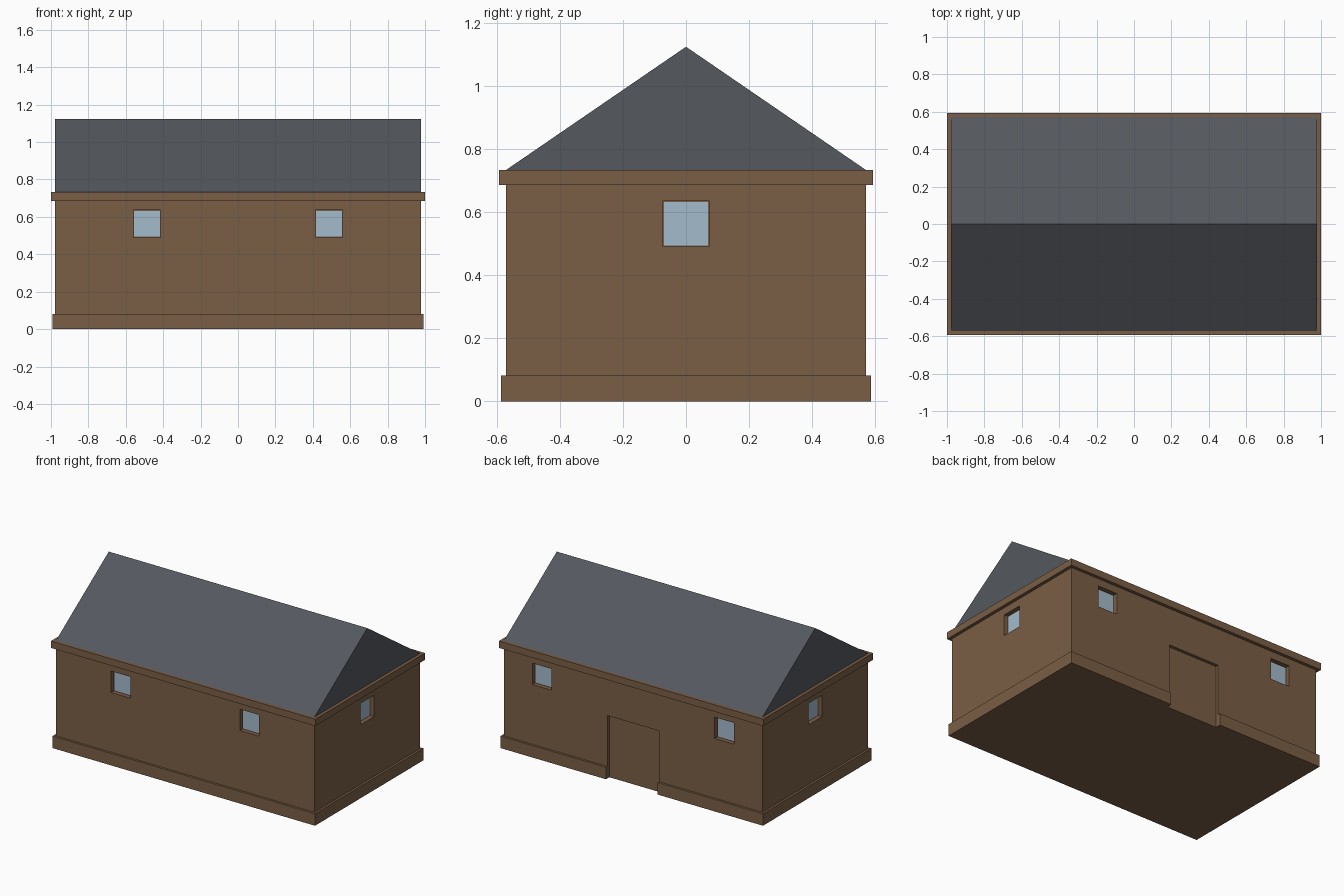
import bpy, bmesh
from math import pi
from mathutils import Matrix

if "Cube" in bpy.data.objects:
    bpy.data.objects.remove(bpy.data.objects["Cube"])


def material(name, rgb):
    m = bpy.data.materials.new(name)
    m.diffuse_color = (*rgb, 1)
    m.use_nodes = True
    m.node_tree.nodes["Principled BSDF"].inputs["Base Color"].default_value = m.diffuse_color
    return m


def add_object(name, bm, mat=None):
    bmesh.ops.recalc_face_normals(bm, faces=bm.faces)
    me = bpy.data.meshes.new(name)
    bm.to_mesh(me)
    bm.free()
    ob = bpy.data.objects.new(name, me)
    bpy.context.collection.objects.link(ob)
    if mat:
        me.materials.append(mat)
    return ob


def add_box(bm, center, size, frame=Matrix()):
    m = frame @ Matrix.Translation(center) @ Matrix.Diagonal((*size, 1))
    bmesh.ops.create_cube(bm, size=1, matrix=m)


brown = material("brown_wall", (0.195, 0.112, 0.059))
slate = material("slate", (0.089, 0.098, 0.112))
blue = material("window_glass", (0.37, 0.50, 0.60))

HX, HY = 0.978, 0.571          # wall half sizes
EAVES, RIDGE = 0.733, 1.124
WIN, WIN_Z = 0.146, 0.563      # window opening size and centre height
DEPTH = 0.031                  # window recess

# walls with plinth and cornice: stacked rectangular sections (outset, z)
sections = [(0.015, 0), (0.015, 0.082), (0, 0.082),
            (0, 0.686), (0.022, 0.686), (0.022, EAVES)]
bm = bmesh.new()
rings = []
for out, z in sections:
    x, y = HX + out, HY + out
    rings.append([bm.verts.new(p) for p in
                  ((-x, -y, z), (x, -y, z), (x, y, z), (-x, y, z))])
for a, b in zip(rings, rings[1:]):
    for i in range(4):
        j = (i + 1) % 4
        bm.faces.new((a[i], a[j], b[j], b[i]))
bm.faces.new(rings[0])
bm.faces.new(rings[-1])
walls = add_object("walls", bm, brown)

# windows: (wall turn, distance to wall, offset along the wall)
windows = [(0, HY, -0.487), (0, HY, 0.487), (pi, HY, -0.69), (pi, HY, 0.69),
           (pi / 2, HX, 0), (-pi / 2, HX, 0)]
cut, glass = bmesh.new(), bmesh.new()
for turn, dist, along in windows:
    frame = Matrix.Rotation(turn, 4, 'Z')
    add_box(cut, (along, -dist, WIN_Z), (WIN, 2 * DEPTH, WIN), frame)
    add_box(glass, (along, -dist + DEPTH, WIN_Z), (WIN - 0.008, 0.006, WIN - 0.008), frame)
add_object("window_panes", glass, blue)

# door recess at the back, cut through the plinth
add_box(cut, (0, HY + 0.028, 0.165), (0.39, 0.1, 0.53))
cutter = add_object("opening_cutter", cut, brown)
cutter.hide_render = True
cutter.hide_viewport = True
mod = walls.modifiers.new("openings", 'BOOLEAN')
mod.operation = 'DIFFERENCE'
mod.solver = 'EXACT'
mod.object = cutter

# gabled roof prism
bm = bmesh.new()
ends = [[bm.verts.new((x, y, z)) for y, z in ((-HY, EAVES), (HY, EAVES), (0, RIDGE))]
        for x in (-HX, HX)]
bm.faces.new(ends[0])
bm.faces.new(ends[1])
for i in range(3):
    j = (i + 1) % 3
    bm.faces.new((ends[0][i], ends[0][j], ends[1][j], ends[1][i]))
add_object("roof", bm, slate)
